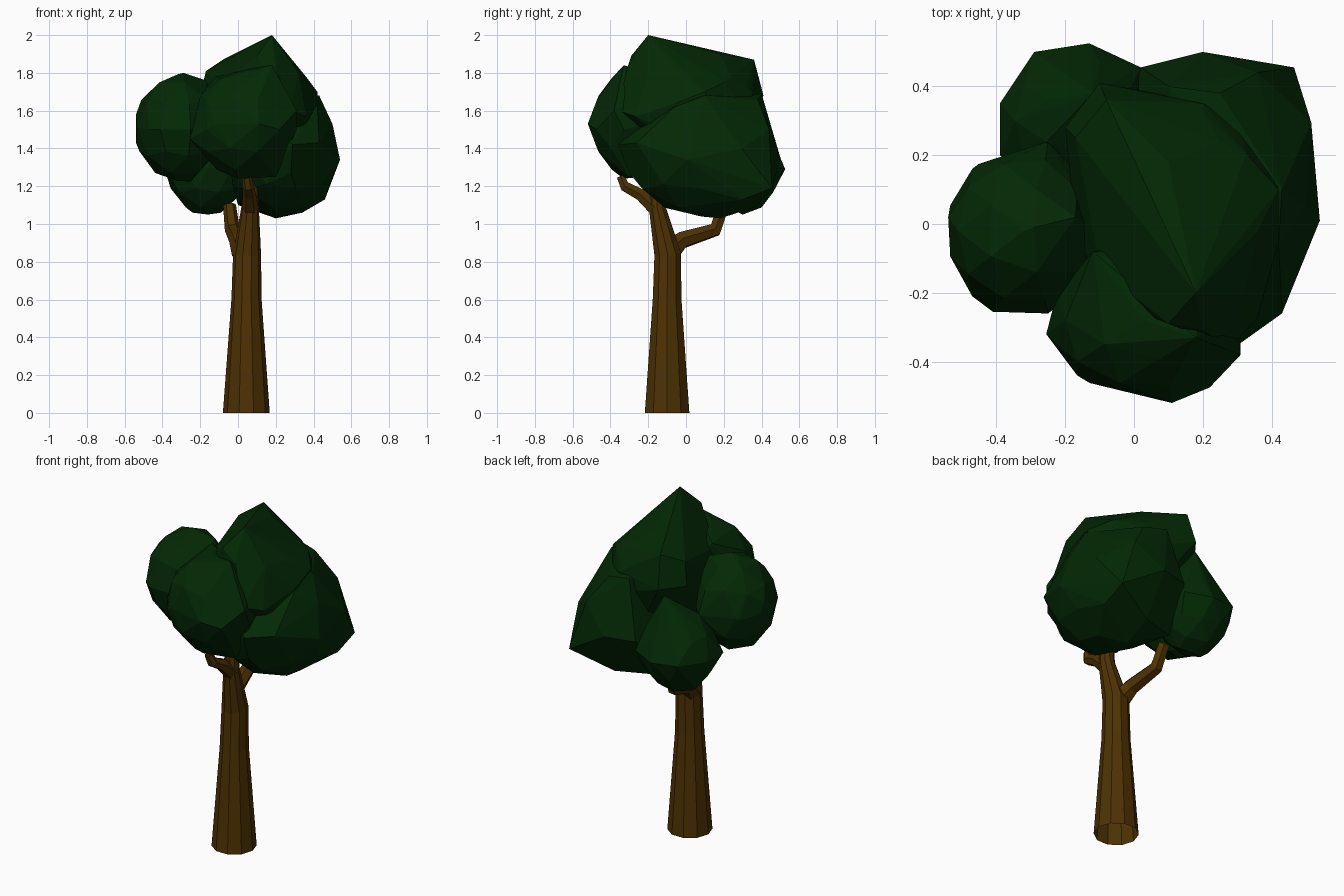
import bpy, bmesh, math
from mathutils import Vector, Matrix


def material(name, rgb):
    m = bpy.data.materials.new(name)
    m.diffuse_color = (*rgb, 1)
    return m


LEAF = material("leaf green", (0.001, 0.022, 0.0015))
BARK = material("bark brown", (0.075, 0.031, 0.001))


def finish(name, bm, mat):
    bmesh.ops.recalc_face_normals(bm, faces=bm.faces[:])
    me = bpy.data.meshes.new(name)
    bm.to_mesh(me)
    bm.free()
    me.materials.append(mat)
    ob = bpy.data.objects.new(name, me)
    bpy.context.collection.objects.link(ob)
    return ob


def limb(name, path, sides=10):
    """Faceted open tube through (x, y, z, radius) stations."""
    bm = bmesh.new()
    pts = [Vector(p[:3]) for p in path]
    rings = []
    for i, p in enumerate(path):
        d = (pts[min(i + 1, len(pts) - 1)] - pts[max(i - 1, 0)]).normalized()
        if p[2] == 0:
            d = Vector((0, 0, 1))
        q = Vector((0, 0, 1)).rotation_difference(d)
        rings.append([bm.verts.new(pts[i] + q @ Vector((
            p[3] * math.cos(math.tau * k / sides),
            p[3] * math.sin(math.tau * k / sides), 0))) for k in range(sides)])
    for a, b in zip(rings, rings[1:]):
        for k in range(sides):
            j = (k + 1) % sides
            bm.faces.new((a[k], a[j], b[j], b[k]))
    return finish(name, bm, BARK)


def clump(name, centre, radii, tips):
    """Faceted leaf clump: hull of a coarse ellipsoid and a few corner points."""
    bm = bmesh.new()
    bmesh.ops.create_icosphere(
        bm, subdivisions=2, radius=1,
        matrix=Matrix.Translation(centre) @ Matrix.Diagonal((*radii, 1)))
    cloud = [v.co.copy() for v in bm.verts] + [Vector(t) for t in tips]
    bm.free()
    bm = bmesh.new()
    for co in cloud:
        bm.verts.new(co)
    bmesh.ops.convex_hull(bm, input=bm.verts[:])
    loose = [v for v in bm.verts if not v.link_faces]
    bmesh.ops.delete(bm, geom=loose, context='VERTS')
    bmesh.ops.dissolve_limit(bm, angle_limit=math.radians(6),
                             verts=bm.verts[:], edges=bm.edges[:])
    return finish(name, bm, LEAF)


# Trunk and branches
limb("trunk", [(.044, -.1, 0, .124), (.045, -.1, .6, .08), (.048, -.097, .84, .074),
               (.065, -.155, 1.1, .045), (.07, -.15, 1.3, .035)])
limb("front_branch", [(.065, -.14, 1.06, .045), (.06, -.24, 1.155, .036),
                      (.055, -.325, 1.2, .03), (.045, -.345, 1.25, .024)], 6)
limb("back_branch", [(.03, -.09, .85, .065), (.0, -.02, .915, .048),
                     (-.03, .155, .97, .04), (-.045, .2, 1.1, .034)], 6)

# Leaf clumps
clump("left_leaves", (-.32, -.02, 1.51), (.225, .24, .282),
      [(-.29, -.01, 1.8), (-.54, .02, 1.58), (-.54, .02, 1.43), (-.25, -.26, 1.5),
       (-.41, -.255, 1.5), (-.25, .24, 1.5), (-.47, -.21, 1.5), (-.17, .02, 1.76),
       (-.25, 0, 1.225), (-.47, .16, 1.5), (-.1, -.02, 1.5), (-.4, -.02, 1.735)])
clump("front_leaves", (.03, -.28, 1.53), (.27, .225, .285),
      [(.31, -.38, 1.6), (.18, -.33, 1.84), (.11, -.52, 1.53), (-.255, -.32, 1.45),
       (-.12, -.08, 1.78), (0, -.33, 1.24), (-.165, -.44, 1.5), (.22, -.475, 1.5),
       (.31, -.33, 1.5), (.2, -.3, 1.25)])
clump("top_leaves", (.12, .04, 1.6), (.3, .33, .29),
      [(.18, -.2, 2.0), (.28, -.36, 1.6), (-.08, .36, 1.87), (.1, -.29, 1.89),
       (-.2, .28, 1.68), (-.1, .41, 1.68), (.42, .1, 1.7), (.04, .06, 1.915),
       (-.17, .25, 1.81), (.27, -.12, 1.89), (.36, -.02, 1.78), (.2, .35, 1.69),
       (-.12, -.07, 1.7), (.2, -.31, 1.83), (.32, -.2, 1.8), (.36, -.27, 1.57),
       (.1, .18, 1.9), (.25, .24, 1.78), (.42, -.05, 1.64)])
clump("right_leaves", (.23, .08, 1.35), (.29, .385, .31),
      [(.465, .455, 1.19), (.54, .01, 1.34), (.515, .295, 1.4), (.43, -.26, 1.43),
       (.29, -.36, 1.42), (.2, .5, 1.35), (.43, .1, 1.68), (.2, .18, 1.03),
       (.36, .44, 1.5), (.34, .1, 1.06), (.02, .455, 1.35), (.1, .4, 1.69),
       (.46, .3, 1.13), (.28, -.3, 1.27), (.2, -.15, 1.13), (.0, .3, 1.1),
       (.22, .37, 1.09), (.42, -.06, 1.62), (.25, .38, 1.66), (.5, .05, 1.53)])
clump("back_leaves", (-.16, .3, 1.3), (.22, .2, .25),
      [(-.13, .525, 1.29), (-.29, .5, 1.3), (-.39, .35, 1.3), (-.39, .2, 1.3),
       (-.12, .38, 1.64), (-.24, .28, 1.06), (-.09, .28, 1.06), (.02, .455, 1.3)])
